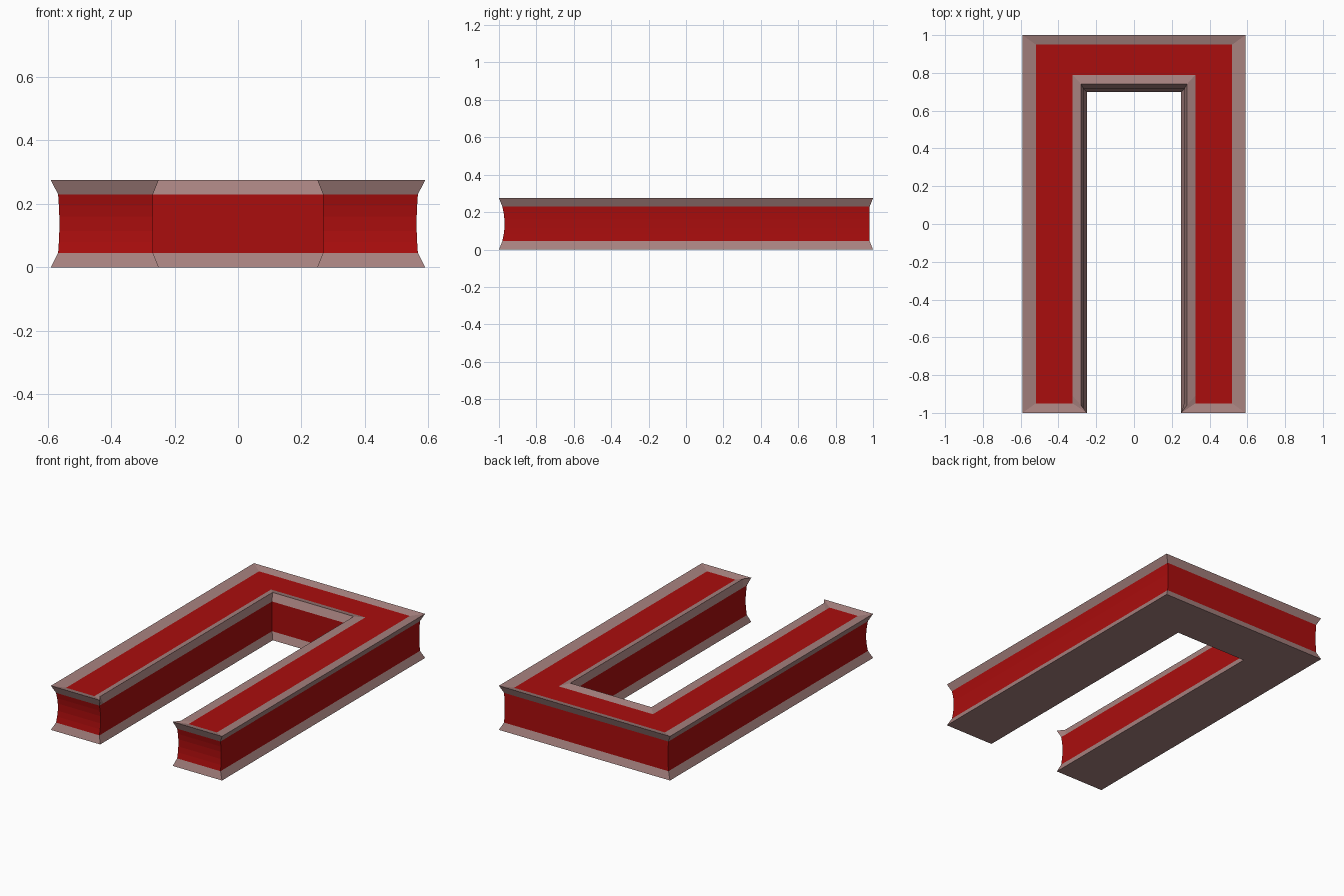
import bpy, bmesh

cube = bpy.data.objects.get("Cube")
if cube:
    bpy.data.objects.remove(cube)


def material(name, rgb):
    m = bpy.data.materials.new(name)
    m.use_nodes = True
    m.diffuse_color = (*rgb, 1)
    m.node_tree.nodes["Principled BSDF"].inputs["Base Color"].default_value = (*rgb, 1)
    return m


rim_grey = material("rim_grey", (0.38, 0.22, 0.21))
panel_red = material("panel_red", (0.40, 0.004, 0.004))


def outline(outer, inner, front, back, bay, tip=None):
    """Mirrored U outline; tip is the inner front corner when it flares out."""
    tip = tip or (inner, front)
    half = [(inner, bay), (inner, front + 0.04), tip, (outer, front), (outer, back)]
    return half + [(-x, y) for x, y in reversed(half)]


# Rings from the foot up to the recessed top panel: outline and height
foot = outline(0.59, 0.25, -1, 1, 0.70)
waist = outline(0.567, 0.268, -0.982, 0.982, 0.718)
lip = outline(0.59, 0.28, -1, 1, 0.74, tip=(0.25, -1))
panel = outline(0.52, 0.325, -0.95, 0.95, 0.79)
rings = [(foot, 0), (waist, 0.045)]
for z, dent in ((0.08, 0.6), (0.115, 0.95), (0.16, 0.95), (0.195, 0.6)):
    rings.append((outline(0.567 - 0.004 * dent, 0.268, -0.982 + 0.012 * dent,
                          0.982, 0.718), z))
rings += [(waist, 0.23), (lip, 0.275), (panel, 0.262)]

bm = bmesh.new()
loops = [[bm.verts.new((x, y, z)) for x, y in ring] for ring, z in rings]
n = len(foot)
for level, (low, high) in enumerate(zip(loops, loops[1:])):
    for i in range(n):
        j = (i + 1) % n
        face = bm.faces.new((low[i], low[j], high[j], high[i]))
        face.material_index = int(1 <= level <= len(rings) - 4)  # red side walls


def cap(loop, index):
    """Close a U ring with two legs and a crossbar."""
    m = n // 2
    for part in (loop[:m], loop[m:], (loop[0], loop[m - 1], loop[m], loop[-1])):
        bm.faces.new(part).material_index = index


cap(loops[0], 0)
cap(loops[-1], 1)
bmesh.ops.recalc_face_normals(bm, faces=bm.faces)

mesh = bpy.data.meshes.new("arch_frame")
bm.to_mesh(mesh)
bm.free()
mesh.materials.append(rim_grey)
mesh.materials.append(panel_red)
frame = bpy.data.objects.new("arch_frame", mesh)
bpy.context.collection.objects.link(frame)
